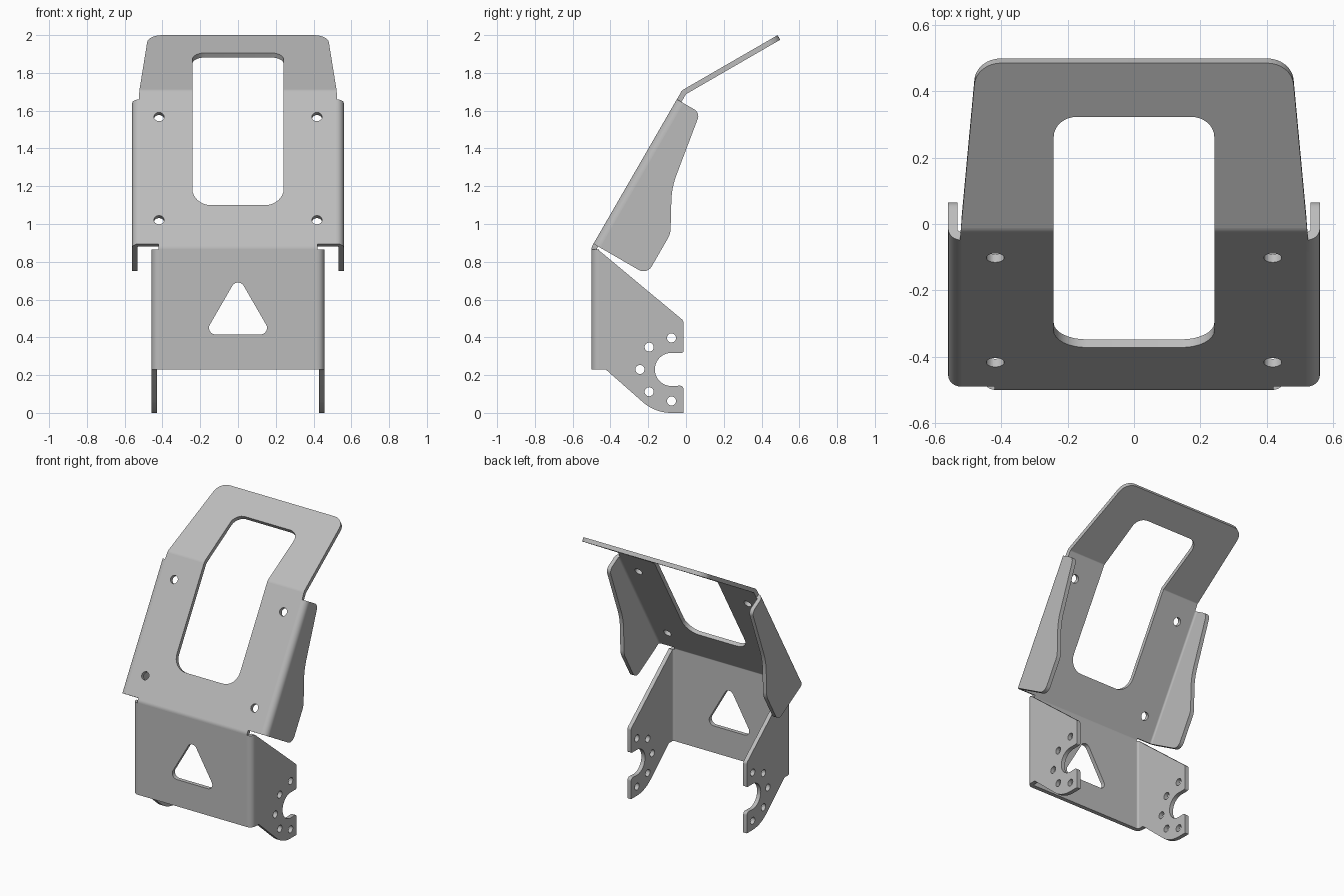
import bpy, bmesh
from math import sin, cos, tan, pi, radians
from mathutils import Vector

cube = bpy.data.objects.get("Cube")
if cube:
    bpy.data.objects.remove(cube)

T = 0.028                      # sheet thickness
R = 0.04                       # outer bend radius
LOW_W, HIGH_W = 0.457, 0.56    # half widths of the two folded sections
FOLD1, FOLD2 = 0.0, 0.958      # cross folds, measured along the sheet
BASE = 0.878                   # height of the first fold
HALF = R * pi / 12             # half arc of a 30 degree cross fold
P1 = Vector((-0.5, BASE))
P2 = P1 + FOLD2 * Vector((0.5, cos(pi / 6)))


def flange(w, depth):
    """Flat-pattern x of a point on a side flange at this depth."""
    return w + depth + R * (pi / 2 - 2)


def low(depth, z, r=0):
    return flange(LOW_W, depth), z - BASE, r


def high(depth, s, r=0):
    return flange(HIGH_W, depth), s, r


def arc(cx, cy, r, a, b, n):
    return [(cx + r * cos(radians(a + (b - a) * i / n)),
             cy + r * sin(radians(a + (b - a) * i / n))) for i in range(n + 1)]


def rounded(points, n=8):
    """Replace corners that carry a radius by arcs."""
    out = []
    for i, (x, y, r) in enumerate(points):
        p = Vector((x, y))
        if not r:
            out.append(p)
            continue
        u = (Vector(points[i - 1][:2]) - p).normalized()
        v = (Vector(points[(i + 1) % len(points)][:2]) - p).normalized()
        half = u.angle(v) / 2
        centre = p + (u + v).normalized() * r / sin(half)
        a = p + u * r / tan(half) - centre
        b = p + v * r / tan(half) - centre
        turn = a.angle(b)
        for k in range(n + 1):
            f = k / n
            out.append(centre + (a * sin((1 - f) * turn) + b * sin(f * turn)) / sin(turn))
    return out


def circle(x, y, r):
    return [Vector(p) for p in arc(x, y, r, 0, 345, 23)]


def direction(phi):
    return Vector((cos(phi), sin(phi)))


def inward(phi):
    return Vector((sin(phi), -cos(phi)))


def fold(co):
    """Fold a flat-pattern point into the bent sheet."""
    p, s, t = co
    w = LOW_W if s < FOLD1 else HIGH_W
    a = abs(p) - (w - R)
    if a <= 0:
        x, d = abs(p), t
    elif a < R * pi / 2:
        x, d = w - R + (R - t) * sin(a / R), R - (R - t) * cos(a / R)
    else:
        x, d = w - t, R + a - R * pi / 2
    for corner, at, phi in ((P1, FOLD1, pi / 2), (P2, FOLD2, pi / 3)):
        if s <= at - HALF:
            yz = corner + (s - at) * direction(phi) + d * inward(phi)
            break
        if s < at + HALF:
            centre = corner - R * tan(pi / 12) * direction(phi) + R * inward(phi)
            yz = centre - (R - d) * inward(phi - (s - at + HALF) / R)
            break
    else:
        yz = P2 + (s - FOLD2) * direction(pi / 6) + d * inward(pi / 6)
    return Vector((x if p > 0 else -x, yz.x, yz.y))


def in_bend(c):
    w = LOW_W if c.y < FOLD1 else HIGH_W
    return (0 < abs(c.x) - (w - R) < R * pi / 2
            or min(abs(c.y - FOLD1), abs(c.y - FOLD2)) < HALF)


# Right half of the flat outline: lower ear, neck, upper flange, tapered top
HUB_D, HUB_Z = 0.423, 0.23
side = [low(0.075, 0.23, 0.02)]
side += [low(*q) for q in arc(HUB_D, HUB_Z, 0.23, 228, 270, 10)]
side += [low(0.487, 0), low(0.487, 0.145, 0.02)]
side += [low(*q) for q in arc(HUB_D, HUB_Z, 0.088, 270, 90, 20)]
side += [low(0.487, 0.318, 0.01), low(0.487, 0.488, 0.025), low(0.035, 0.864),
         (0.42, 0.864 - BASE, 0), (0.42, 0.02, 0),
         high(0.327, 0.02, 0.05), high(0.327, 0.269, 0.1), high(0.21, 0.485, 0.42),
         high(0.142, 0.903, 0.04), (0.525, 0.903, 0), (0.522, FOLD2, 0),
         (0.475, 1.542, 0.08)]
outline = side + [(-x, y, r) for x, y, r in reversed(side)]

# Openings: window, triangle, bolt holes and ear holes
loops = [rounded(outline),
         rounded([(-0.242, 0.256, 0.1), (0.242, 0.256, 0.1),
                  (0.242, 1.355, 0.07), (-0.242, 1.355, 0.07)]),
         rounded([(-0.179, 0.415 - BASE, 0.035), (0.179, 0.415 - BASE, 0.035),
                  (0, 0.725 - BASE, 0.035)])]
for sign in (-1, 1):
    loops += [circle(sign * 0.418, s, 0.027) for s in (0.166, 0.796)]
    for d, z in arc(HUB_D, HUB_Z, 0.167, 90, 270, 4):
        x, s, _ = low(d, z)
        loops.append(circle(sign * x, s, 0.024))

# Fill the flat pattern
bm = bmesh.new()
for loop in loops:
    vs = [bm.verts.new((p.x, p.y, 0)) for p in loop]
    for i, v in enumerate(vs):
        bm.edges.new((vs[i - 1], v))
bmesh.ops.triangle_fill(bm, edges=bm.edges[:], use_beauty=True, normal=(0, 0, 1))


# Score it along the bend lines
def score(co, normal):
    bmesh.ops.bisect_plane(bm, geom=bm.verts[:] + bm.edges[:] + bm.faces[:],
                           dist=1e-5, plane_co=co, plane_no=normal)


for k in range(9):
    for w in (LOW_W, HIGH_W):
        for sign in (-1, 1):
            score((sign * (w - R + R * pi / 2 * k / 8), 0, 0), (1, 0, 0))
for k in range(5):
    for at in (FOLD1, FOLD2):
        score((0, at - HALF + HALF * k / 2, 0), (0, 1, 0))

# Thicken, then fold
ext = bmesh.ops.extrude_face_region(bm, geom=bm.faces[:], use_keep_orig=True)
for g in ext["geom"]:
    if isinstance(g, bmesh.types.BMVert):
        g.co.z = T
bmesh.ops.recalc_face_normals(bm, faces=bm.faces[:])
for f in bm.faces:
    f.smooth = abs(f.normal.z) < 0.5 or in_bend(f.calc_center_median())
for v in bm.verts:
    v.co = fold(v.co)
bmesh.ops.recalc_face_normals(bm, faces=bm.faces[:])
for e in bm.edges:
    e.smooth = len(e.link_faces) == 2 and e.calc_face_angle(0) < radians(30)

mesh = bpy.data.meshes.new("folded_bracket")
bm.to_mesh(mesh)
bm.free()
bracket = bpy.data.objects.new("folded_bracket", mesh)
bpy.context.collection.objects.link(bracket)

# Plain grey metal
grey = bpy.data.materials.new("grey_metal")
grey.use_nodes = True
colour = (0.5, 0.5, 0.5, 1)
grey.diffuse_color = colour
grey.node_tree.nodes["Principled BSDF"].inputs["Base Color"].default_value = colour
mesh.materials.append(grey)
